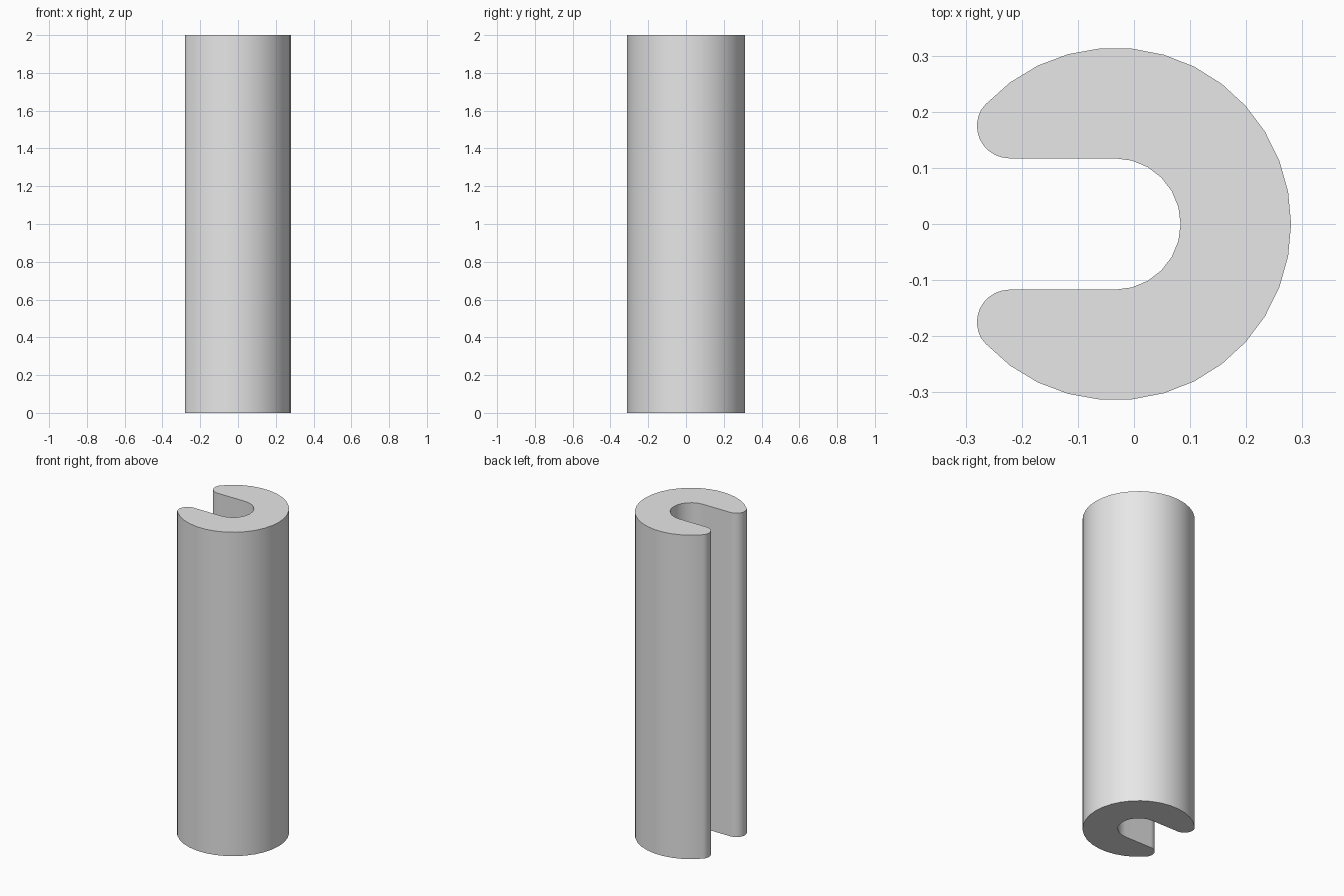
import bpy, bmesh
from math import radians, sin, cos, atan2, hypot, degrees

cube = bpy.data.objects.get("Cube")
if cube:
    bpy.data.objects.remove(cube, do_unlink=True)

# Main dimensions of the slotted rod
HEIGHT = 2.0
OUTER_R = 0.314
BORE_R = 0.117
CENTRE_X = -0.034
LIP_R = 0.058
LIP_X, LIP_Y = -0.222, BORE_R + LIP_R


def arc(cx, cy, r, start, end, steps):
    """Points along an arc, angles in degrees."""
    angles = [radians(start + (end - start) * i / steps) for i in range(steps + 1)]
    return [(cx + r * cos(a), cy + r * sin(a)) for a in angles]


# Upper half of the profile: outer wall, rounded lip, then the bore
meet = degrees(atan2(LIP_Y, LIP_X - CENTRE_X))
half = arc(CENTRE_X, 0, OUTER_R, 0, meet, 13)
half += arc(LIP_X, LIP_Y, LIP_R, meet, 270, 10)[1:]
half += arc(CENTRE_X, 0, BORE_R, 90, 0, 6)

# Mirror across y, leaving out the two points on the axis
profile = half + [(x, -y) for x, y in reversed(half[1:-1])]

# Extrude the profile into the rod
bm = bmesh.new()
base = bm.faces.new([bm.verts.new((x, y, 0)) for x, y in profile])
top = bmesh.ops.extrude_face_region(bm, geom=[base], use_keep_orig=True)
raised = [g for g in top["geom"] if isinstance(g, bmesh.types.BMVert)]
bmesh.ops.translate(bm, verts=raised, vec=(0, 0, HEIGHT))
bmesh.ops.recalc_face_normals(bm, faces=bm.faces)

mesh = bpy.data.meshes.new("slotted_rod")
bm.to_mesh(mesh)
bm.free()
rod = bpy.data.objects.new("slotted_rod", mesh)
bpy.context.collection.objects.link(rod)

# Plain grey material
grey = bpy.data.materials.new("light_grey")
grey.use_nodes = True
colour = (0.8, 0.8, 0.8, 1)
grey.diffuse_color = colour
grey.node_tree.nodes["Principled BSDF"].inputs["Base Color"].default_value = colour
mesh.materials.append(grey)

# Smooth walls with sharp rims
bpy.ops.object.select_all(action="DESELECT")
rod.select_set(True)
bpy.context.view_layer.objects.active = rod
bpy.ops.object.shade_smooth_by_angle(angle=radians(30))
